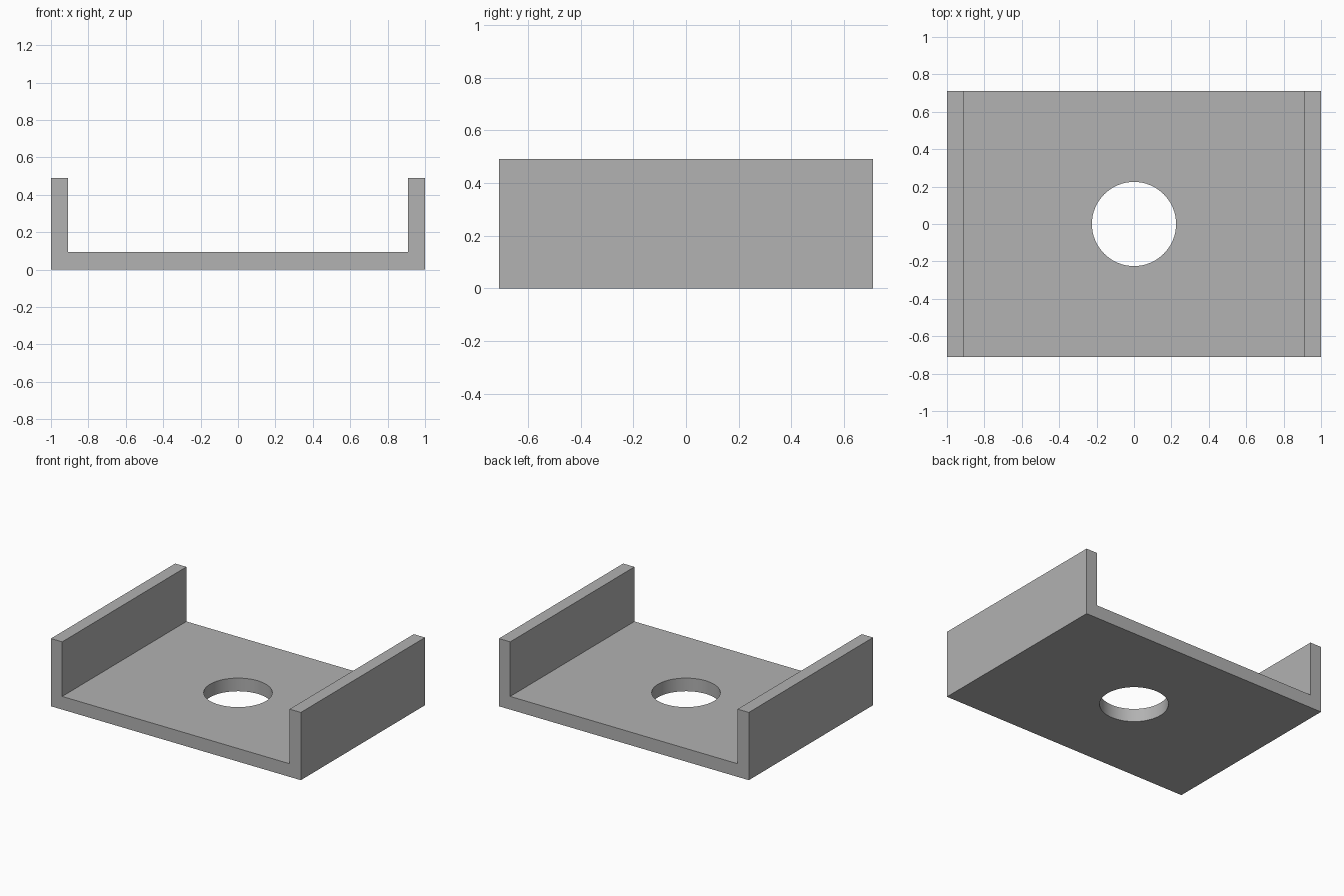
import bpy
import bmesh
import math

cube = bpy.data.objects.get("Cube")
if cube:
    bpy.data.objects.remove(cube, do_unlink=True)

HALF_WIDTH, HALF_DEPTH, HEIGHT = 1.0, 0.71, 0.49
WALL, FLOOR = 0.09, 0.095
HOLE_RADIUS = 0.225

# Plain grey material
grey = bpy.data.materials.new("plain grey")
grey.use_nodes = True
colour = (0.445, 0.445, 0.445, 1)
grey.diffuse_color = colour
grey.node_tree.nodes["Principled BSDF"].inputs["Base Color"].default_value = colour

# U-shaped channel: half profile, mirrored and extruded front to back
inner = HALF_WIDTH - WALL
half = [(HALF_WIDTH, 0), (HALF_WIDTH, HEIGHT), (inner, HEIGHT), (inner, FLOOR)]
profile = half + [(-x, z) for x, z in reversed(half)]

bm = bmesh.new()
section = bm.faces.new([bm.verts.new((x, -HALF_DEPTH, z)) for x, z in profile])
extruded = bmesh.ops.extrude_face_region(bm, geom=[section])["geom"]
moved = [v for v in extruded if isinstance(v, bmesh.types.BMVert)]
bmesh.ops.translate(bm, verts=moved, vec=(0, 2 * HALF_DEPTH, 0))
bmesh.ops.recalc_face_normals(bm, faces=bm.faces)
mesh = bpy.data.meshes.new("channel_bracket")
bm.to_mesh(mesh)
bm.free()
mesh.materials.append(grey)
bracket = bpy.data.objects.new("channel_bracket", mesh)
bpy.context.collection.objects.link(bracket)

# Round hole through the middle of the floor
bpy.ops.mesh.primitive_cylinder_add(vertices=64, radius=HOLE_RADIUS, depth=4 * FLOOR,
                                    location=(0, 0, FLOOR / 2))
cutter = bpy.context.object
cutter.name = "hole_cutter"
cutter.hide_render = True
cutter.data.materials.append(grey)

bpy.ops.object.select_all(action="DESELECT")
bracket.select_set(True)
bpy.context.view_layer.objects.active = bracket
cut = bracket.modifiers.new("hole", "BOOLEAN")
cut.operation = "DIFFERENCE"
cut.solver = "EXACT"
cut.object = cutter
bpy.ops.object.modifier_apply(modifier=cut.name)
bpy.data.objects.remove(cutter, do_unlink=True)

# Smooth hole wall, crisp edges elsewhere
bpy.ops.object.shade_smooth_by_angle(angle=math.radians(30))
